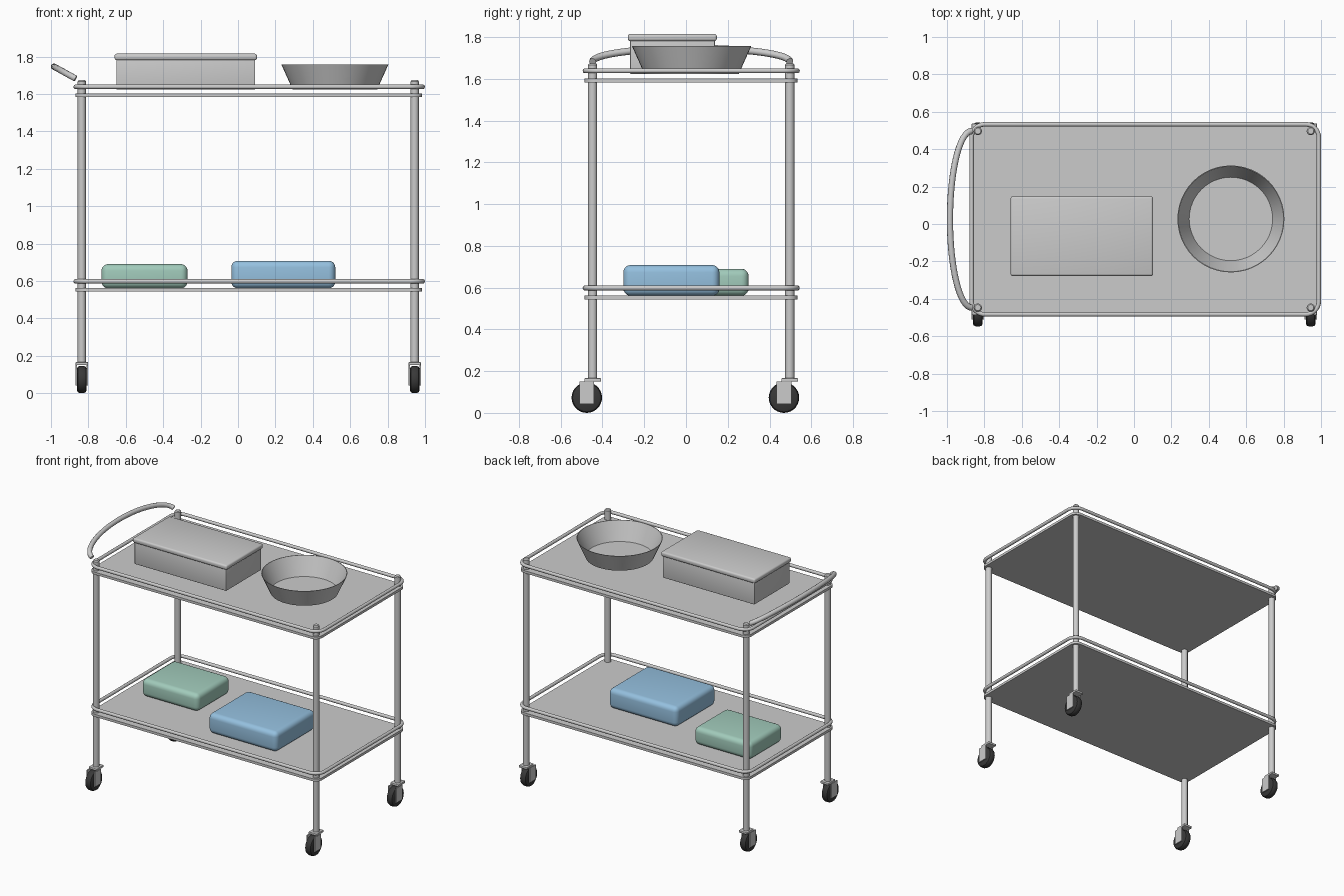
import bpy, bmesh, math
from mathutils import Vector

if "Cube" in bpy.data.objects:
    bpy.data.objects.remove(bpy.data.objects["Cube"])

CY = 0.025                      # centre of the frame in y
POST_X, POST_Y = (-0.835, 0.945), (-0.447, 0.497)


def material(name, rgb):
    m = bpy.data.materials.new(name)
    m.diffuse_color = (*rgb, 1)
    m.use_nodes = True
    m.node_tree.nodes["Principled BSDF"].inputs["Base Color"].default_value = m.diffuse_color
    return m


def finish(bm, name, mat=None, angle=35):
    me = bpy.data.meshes.new(name)
    bmesh.ops.recalc_face_normals(bm, faces=bm.faces)
    bm.to_mesh(me)
    bm.free()
    ob = bpy.data.objects.new(name, me)
    bpy.context.collection.objects.link(ob)
    if mat:
        me.materials.append(mat)
    bpy.ops.object.select_all(action='DESELECT')
    ob.select_set(True)
    bpy.context.view_layer.objects.active = ob
    bpy.ops.object.shade_smooth_by_angle(angle=math.radians(angle))
    return ob


def box(name, lo, hi, bevel=0, mat=None, segments=3):
    lo, hi = Vector(lo), Vector(hi)
    bm = bmesh.new()
    bmesh.ops.create_cube(bm, size=1)
    for v in bm.verts:
        v.co = (lo + hi) / 2 + v.co * (hi - lo)
    if bevel:
        bmesh.ops.bevel(bm, geom=bm.edges[:], offset=bevel, segments=segments,
                        profile=0.5, affect='EDGES')
    return finish(bm, name, mat)


def lathe(name, profile, centre, axis='Z', steps=32, mat=None):
    """Spin (radius, height) points round an axis through centre."""
    bm = bmesh.new()
    vs = [bm.verts.new((r, 0, h)) for r, h in profile]
    es = [bm.edges.new(p) for p in zip(vs, vs[1:])]
    bmesh.ops.spin(bm, geom=vs + es, cent=(0, 0, 0), axis=(0, 0, 1),
                   angle=math.tau, steps=steps)
    bmesh.ops.remove_doubles(bm, verts=bm.verts, dist=1e-5)
    for v in bm.verts:
        if axis == 'X':
            v.co = Vector((v.co.z, v.co.x, v.co.y))
        v.co += Vector(centre)
    return finish(bm, name, mat)


def rounded_rect(x0, x1, y0, y1, r, n=8):
    pts = []
    for k, (cx, cy) in enumerate(((x1 - r, y1 - r), (x0 + r, y1 - r),
                                  (x0 + r, y0 + r), (x1 - r, y0 + r))):
        for i in range(n + 1):
            a = math.pi / 2 * (k + i / n)
            pts.append((cx + r * math.cos(a), cy + r * math.sin(a)))
    return pts


def tube(name, pts, radius, closed=False):
    cu = bpy.data.curves.new(name, 'CURVE')
    cu.dimensions = '3D'
    cu.bevel_depth, cu.bevel_resolution, cu.use_fill_caps = radius, 3, True
    sp = cu.splines.new('POLY')
    sp.points.add(len(pts) - 1)
    for p, co in zip(sp.points, pts):
        p.co = (*co, 1)
    sp.use_cyclic_u = closed
    sp.use_smooth = True
    ob = bpy.data.objects.new(name, cu)
    bpy.context.collection.objects.link(ob)
    return ob


rubber = material("dark_rubber", (0.04, 0.04, 0.04))
green = material("green_cloth", (0.36, 0.60, 0.50))
blue = material("blue_cloth", (0.30, 0.53, 0.74))

# Posts and casters
for sx, x in zip(("left", "right"), POST_X):
    for sy, y in zip(("front", "back"), POST_Y):
        tag = f"{sy}_{sx}"
        lathe(f"{tag}_post", [(0, 0.165), (0.022, 0.165), (0.022, 1.667),
                              (0.016, 1.674), (0, 1.674)], (x, y, 0), steps=20)
        wy = y - 0.028
        lathe(f"{tag}_wheel", [(0, -0.026), (0.058, -0.026), (0.068, -0.021), (0.073, -0.01),
                               (0.073, 0.01), (0.068, 0.021), (0.058, 0.026), (0, 0.026)],
              (x, wy, 0.073), 'X', 28, rubber)
        box(f"{tag}_caster_plate", (x - 0.033, y - 0.04, 0.15), (x + 0.033, y + 0.04, 0.166), 0.003)
        for s, side in ((-1, "left"), (1, "right")):
            px = x + s * 0.03
            box(f"{tag}_fork_{side}", (px - 0.004, wy - 0.035, 0.042),
                (px + 0.004, wy + 0.035, 0.15))

# Shelves with a guard rail round each
for name, z in (("lower", 0.561), ("upper", 1.601)):
    bm = bmesh.new()
    f = bm.faces.new([bm.verts.new((x, y, z - 0.018)) for x, y in
                      rounded_rect(-0.87, 0.985, -0.485, 0.535, 0.05)])
    up = bmesh.ops.extrude_face_region(bm, geom=[f], use_keep_orig=True)
    bmesh.ops.translate(bm, vec=(0, 0, 0.018),
                        verts=[g for g in up["geom"] if isinstance(g, bmesh.types.BMVert)])
    finish(bm, f"{name}_shelf")
    tube(f"{name}_rail", [(x, y, z + 0.037) for x, y in
                          rounded_rect(-0.868, 0.988, -0.483, 0.533, 0.07)], 0.012, True)

# Push handle: tilted half ellipse
tube("push_handle", [(-0.868 - 0.116 * math.cos(a), CY + 0.472 * math.sin(a),
                      1.682 + 0.064 * math.cos(a))
                     for a in (math.pi * (i / 32 - 0.5) for i in range(33))], 0.017)

# Lidded instrument box
box("instrument_box", (-0.65, -0.268, 1.623), (0.092, 0.138, 1.79), 0.004)
box("instrument_box_lid", (-0.66, -0.278, 1.78), (0.102, 0.148, 1.815), 0.012)

# Open flared basin
lathe("basin", [(0, 1.623), (0.226, 1.623), (0.286, 1.757), (0.282, 1.757),
                (0.223, 1.627), (0, 1.627)], (0.518, 0.027, 0), steps=48)

# Folded cloths on the lower shelf
box("green_cloth", (-0.73, -0.08, 0.561), (-0.27, 0.30, 0.69), 0.035, green, 5)
box("blue_cloth", (-0.036, -0.30, 0.561), (0.52, 0.16, 0.708), 0.035, blue, 5)
